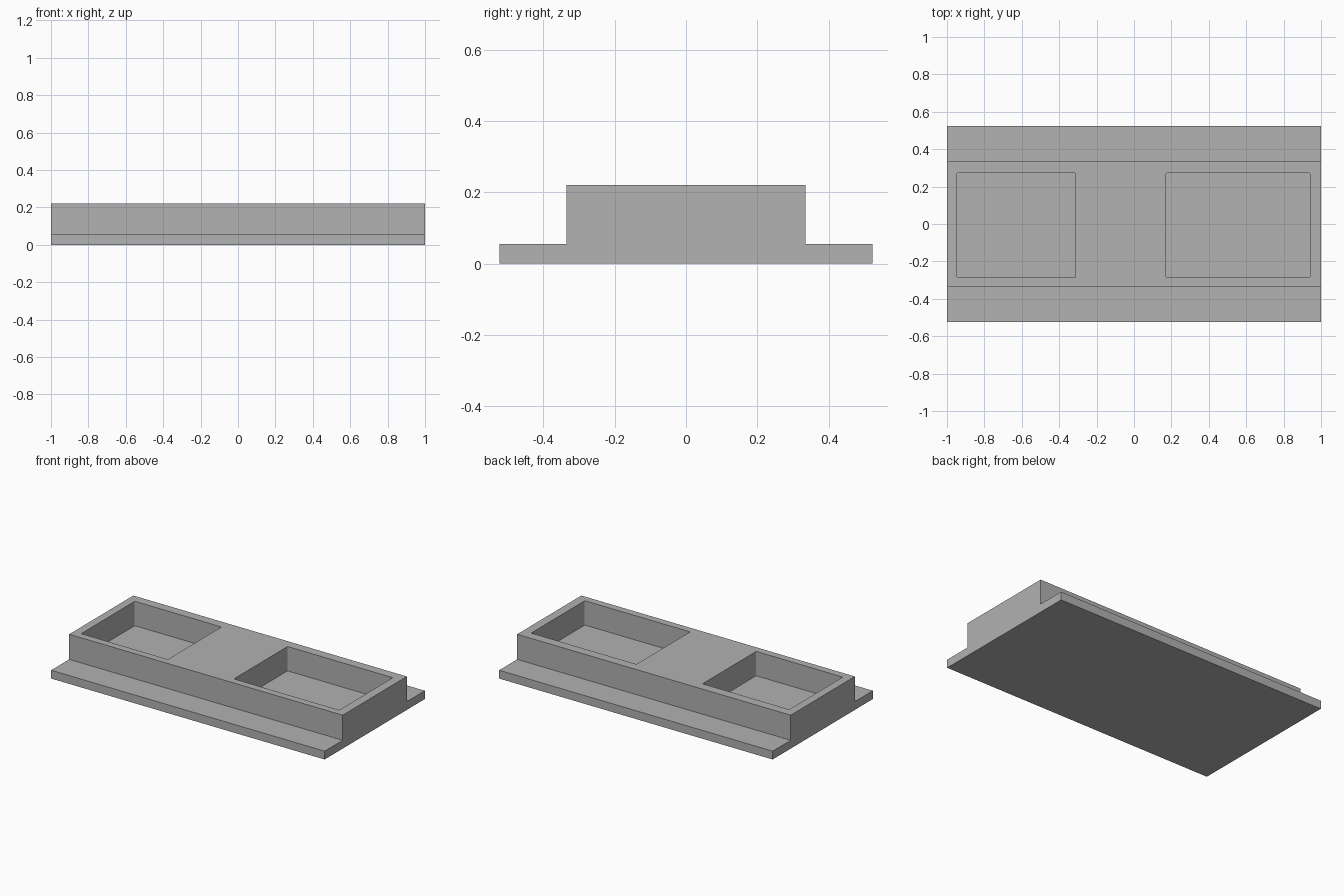
import bpy
import bmesh
from mathutils import Vector

cube = bpy.data.objects.get("Cube")
if cube:
    bpy.data.objects.remove(cube, do_unlink=True)

LENGTH = 2.0
BASE_HALF, BLOCK_HALF = 0.523, 0.335
BASE_TOP, BLOCK_TOP = 0.055, 0.221
FLOOR = 0.06
CORNER = 0.006

# Single grey material
grey = bpy.data.materials.new("plain_grey")
grey.use_nodes = True
colour = (0.445, 0.445, 0.445, 1)
grey.diffuse_color = colour
grey.node_tree.nodes["Principled BSDF"].inputs["Base Color"].default_value = colour


def make_object(name, bm):
    bmesh.ops.recalc_face_normals(bm, faces=bm.faces)
    mesh = bpy.data.meshes.new(name)
    bm.to_mesh(mesh)
    bm.free()
    mesh.materials.append(grey)
    obj = bpy.data.objects.new(name, mesh)
    bpy.context.collection.objects.link(obj)
    return obj


def extrude_profile(name, points, direction):
    bm = bmesh.new()
    face = bm.faces.new([bm.verts.new(p) for p in points])
    result = bmesh.ops.extrude_face_region(bm, geom=[face], use_keep_orig=True)
    moved = [v for v in result["geom"] if isinstance(v, bmesh.types.BMVert)]
    bmesh.ops.translate(bm, verts=moved, vec=Vector(direction))
    return make_object(name, bm)


def pocket_cutter(name, x0, x1, y0, y1):
    # Box with slightly rounded upright edges, reaching above the block
    corners = [(x0, y0), (x1, y0), (x1, y1), (x0, y1)]
    obj = extrude_profile(name, [(x, y, FLOOR) for x, y in corners], (0, 0, 0.3))
    bm = bmesh.new()
    bm.from_mesh(obj.data)
    upright = [e for e in bm.edges
               if abs(e.verts[0].co.z - e.verts[1].co.z) > 0.1]
    bmesh.ops.bevel(bm, geom=upright, offset=CORNER, segments=3,
                    profile=0.5, affect='EDGES')
    bm.to_mesh(obj.data)
    bm.free()
    obj.hide_render = True
    return obj


# Stepped body: wide base flange with a raised block along its length
half = [(BASE_HALF, 0), (BASE_HALF, BASE_TOP),
        (BLOCK_HALF, BASE_TOP), (BLOCK_HALF, BLOCK_TOP)]
section = half + [(-y, z) for y, z in reversed(half)]
body = extrude_profile("stepped_tray_body",
                       [(-LENGTH / 2, y, z) for y, z in section], (LENGTH, 0, 0))

# Two open pockets sunk into the block
cutters = [pocket_cutter("right_pocket_cutter", -0.946, -0.312, -0.287, 0.273),
           pocket_cutter("left_pocket_cutter", 0.171, 0.941, -0.287, 0.273)]
bpy.context.view_layer.objects.active = body
for cutter in cutters:
    mod = body.modifiers.new(cutter.name, 'BOOLEAN')
    mod.operation = 'DIFFERENCE'
    mod.solver = 'EXACT'
    mod.object = cutter
    bpy.ops.object.modifier_apply(modifier=mod.name)
    bpy.data.objects.remove(cutter, do_unlink=True)
